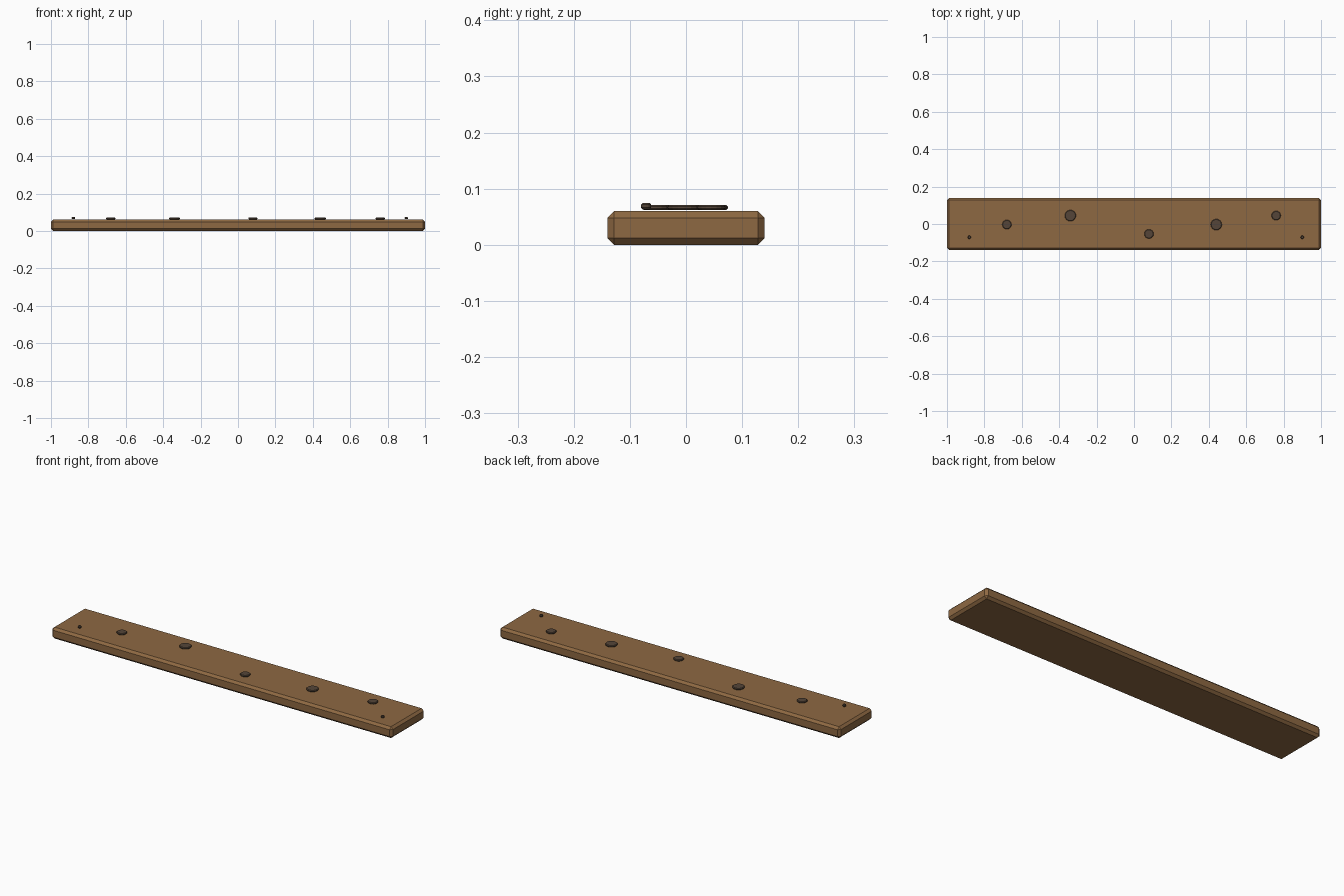
import bpy

if "Cube" in bpy.data.objects:
    bpy.data.objects.remove(bpy.data.objects["Cube"])


def material(name, color):
    m = bpy.data.materials.new(name)
    m.diffuse_color = (*color, 1)
    m.use_nodes = True
    m.node_tree.nodes["Principled BSDF"].inputs["Base Color"].default_value = m.diffuse_color
    return m


def finish(name, mat, bevel):
    ob = bpy.context.object
    ob.name = name
    ob.data.materials.append(mat)
    mod = ob.modifiers.new("chamfer", 'BEVEL')
    mod.width = bevel
    mod.segments = 1
    mod.limit_method = 'ANGLE'
    mod.angle_limit = 1.0
    return ob


def disc(name, x, y, r, z0, z1, mat, bevel):
    bpy.ops.mesh.primitive_cylinder_add(vertices=16, radius=r, depth=z1 - z0,
                                        location=(x, y, (z0 + z1) / 2))
    return finish(name, mat, bevel)


wood = material("wood", (0.27, 0.14, 0.055))
dark = material("dark_wood", (0.09, 0.06, 0.04))

# Chamfered plank
bpy.ops.mesh.primitive_cube_add(size=1, location=(0, 0, 0.03))
plank = bpy.context.object
plank.scale = (2, 0.28, 0.06)
bpy.ops.object.transform_apply(location=False, rotation=False, scale=True)
finish("plank", wood, 0.012)

# Raised knots scattered along the top
for x, y, r in [(-0.68, -0.003, 0.025), (-0.34, 0.045, 0.03), (0.08, -0.053, 0.025),
                (0.44, -0.003, 0.03), (0.76, 0.045, 0.025)]:
    disc("knot", x, y, r, 0.062, 0.071, dark, 0.003)

# Small nail heads near the ends
for x in (-0.88, 0.90):
    disc("nail_head", x, -0.071, 0.009, 0.063, 0.0745, dark, 0.003)
